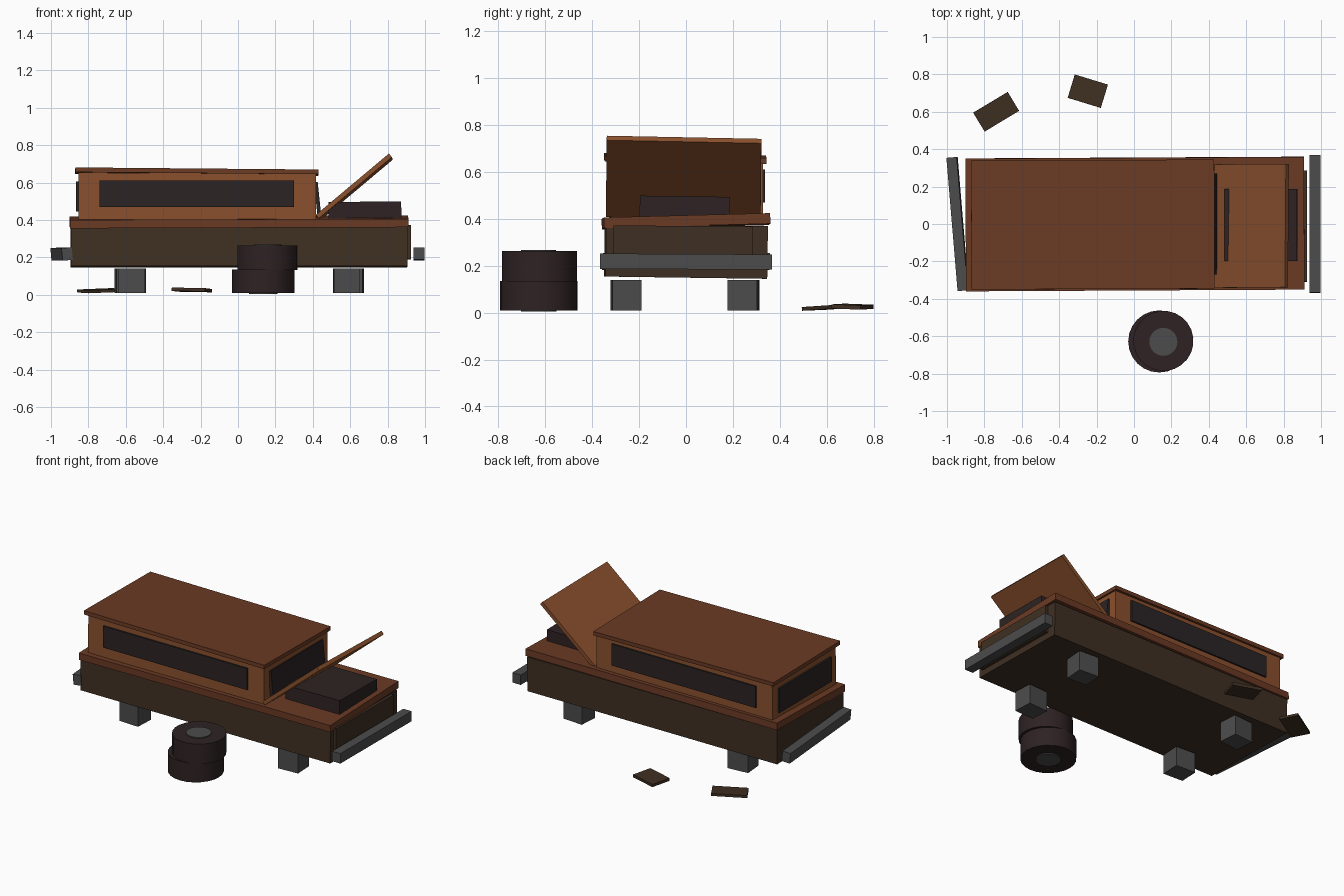
import bpy, math

if "Cube" in bpy.data.objects:
    bpy.data.objects.remove(bpy.data.objects["Cube"])

def srgb(h):
    f = lambda c: c / 12.92 if c <= 0.04045 else ((c + 0.055) / 1.055) ** 2.4
    return [f(int(h[i:i + 2], 16) / 255) for i in (0, 2, 4)] + [1]

def material(name, h):
    m = bpy.data.materials.new(name)
    m.diffuse_color = srgb(h)
    m.use_nodes = True
    m.node_tree.nodes["Principled BSDF"].inputs["Base Color"].default_value = m.diffuse_color
    return m

ORANGE = material("orange_rust", "8A502D")
RUST = material("dark_rust", "6B3A24")
BROWN = material("dark_brown", "3F2F22")
GLASS = material("dark_glass", "2B2324")
RUBBER = material("rubber", "2E2223")
GREY = material("steel_grey", "4C4C4C")

def box(name, c, s, mat, rot=(0, 0, 0)):
    bpy.ops.mesh.primitive_cube_add(size=1, location=c, rotation=[math.radians(a) for a in rot])
    o = bpy.context.object
    o.name, o.scale = name, s
    o.data.materials.append(mat)
    return o

def cylinder(name, c, r, h, mat, rot=0):
    bpy.ops.mesh.primitive_cylinder_add(vertices=24, radius=r, depth=h, location=c,
                                        rotation=(0, 0, math.radians(rot)))
    o = bpy.context.object
    o.name = name
    o.data.materials.append(mat)
    bpy.ops.object.shade_smooth_by_angle(angle=math.radians(30))

# Car body and shoulder slab
box("lower_body", (0.005, 0, 0.262), (1.80, 0.69, 0.225), BROWN, (-0.8, 0, 0.2))
box("shoulder", (0.005, 0, 0.39), (1.81, 0.71, 0.045), RUST, (1.5, -0.2, 0.3))
box("nose_panel", (0.912, -0.012, 0.28), (0.025, 0.595, 0.18), BROWN, (-0.5, 0, 0))

# Cabin, roof and windows
box("cabin", (-0.218, 0, 0.525), (1.27, 0.655, 0.25), ORANGE, (0, 0.3, 0))
box("roof", (-0.22, -0.003, 0.658), (1.30, 0.69, 0.025), RUST, (-0.8, 0.5, 0.2))
for side, y in (("left", -0.329), ("right", 0.329)):
    box(side + "_window", (-0.22, y, 0.54), (1.04, 0.018, 0.14), GLASS)
box("windscreen", (0.425, 0, 0.517), (0.02, 0.54, 0.17), GLASS, (0, -6, 0))
box("rear_window", (-0.856, 0, 0.525), (0.018, 0.54, 0.16), GLASS)

# Raised bonnet over the engine
box("bonnet", (0.622, -0.01, 0.575), (0.51, 0.66, 0.025), ORANGE, (-1.5, -40, 0.5))
box("engine", (0.678, -0.005, 0.445), (0.39, 0.385, 0.1), RUBBER, (-0.8, -0.5, 0))

# Bumpers, the rear one hanging crooked
box("front_bumper", (0.967, 0, 0.218), (0.06, 0.735, 0.065), GREY, (-0.3, 0, 0))
box("rear_bumper", (-0.943, 0, 0.218), (0.055, 0.715, 0.067), GREY, (0, -5, 4.8))

# Support blocks in place of wheels
for name, x, y, a in (("front_left_block", 0.58, -0.255, 3), ("front_right_block", 0.6, 0.245, -4),
                      ("rear_left_block", -0.565, -0.255, -3), ("rear_right_block", -0.585, 0.245, 5)):
    box(name, (x, y, 0.075), (0.14, 0.125, 0.13), GREY, (0, 0, a))

# Stacked tyres with hubs
cylinder("lower_tyre", (0.135, -0.628, 0.073), 0.166, 0.125, RUBBER)
cylinder("upper_tyre", (0.157, -0.625, 0.198), 0.161, 0.13, RUBBER, 7)
cylinder("lower_hub", (0.135, -0.628, 0.073), 0.075, 0.137, GREY)
cylinder("upper_hub", (0.157, -0.63, 0.2), 0.075, 0.137, GREY)

# Loose scrap panels on the ground
box("scrap_panel_large", (-0.737, 0.6, 0.022), (0.215, 0.118, 0.016), BROWN, (2, -2, 31))
box("scrap_panel_small", (-0.247, 0.71, 0.026), (0.185, 0.13, 0.018), BROWN, (-2, 1, -17))
